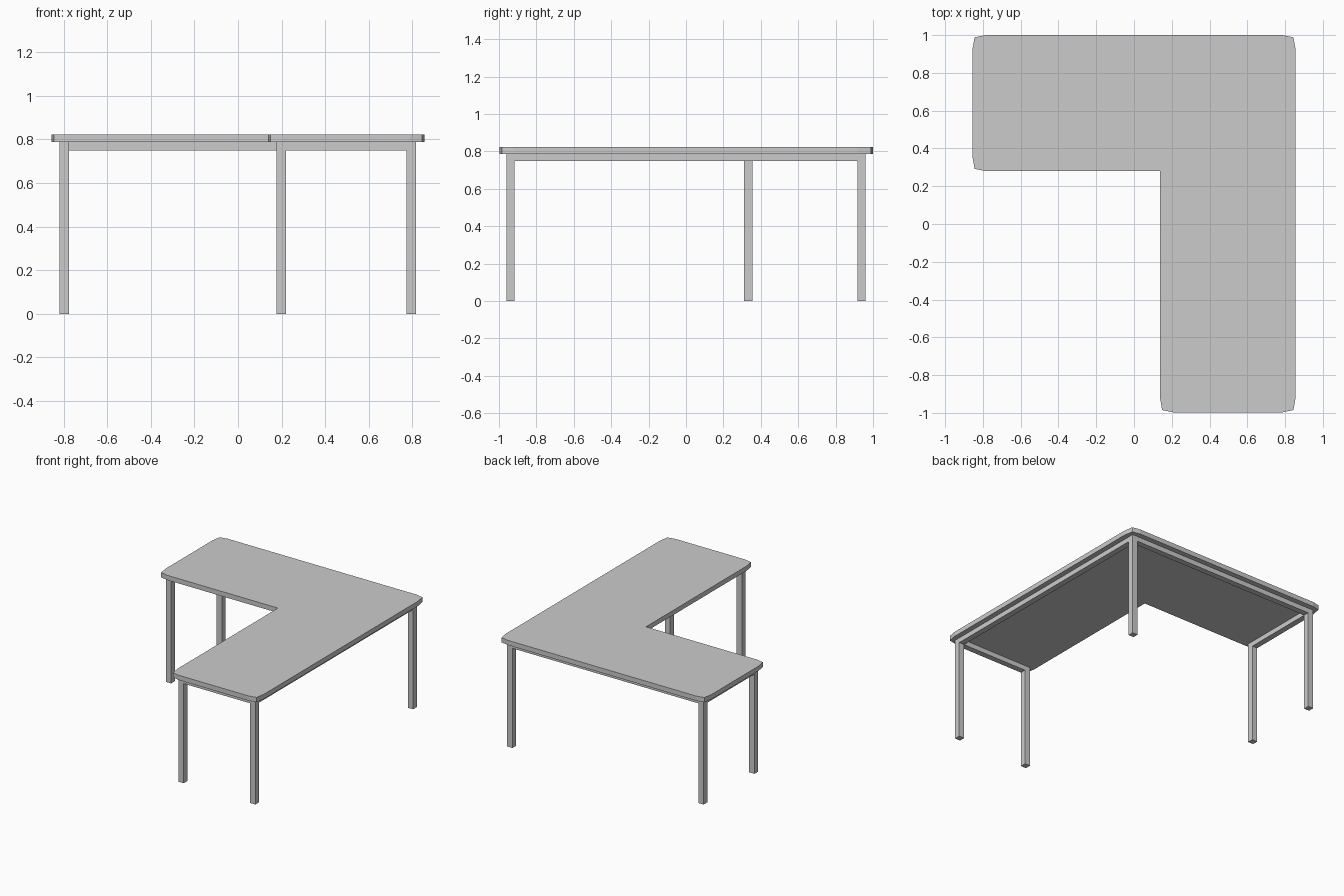
import bpy, bmesh

if "Cube" in bpy.data.objects:
    bpy.data.objects.remove(bpy.data.objects["Cube"])

TOP_Z, UNDER_Z, RAIL_Z = 0.823, 0.787, 0.75


def make_object(name, bm):
    bmesh.ops.recalc_face_normals(bm, faces=bm.faces)
    mesh = bpy.data.meshes.new(name)
    bm.to_mesh(mesh)
    bm.free()
    obj = bpy.data.objects.new(name, mesh)
    bpy.context.collection.objects.link(obj)
    return obj


def box(name, x0, x1, y0, y1, z0, z1):
    bm = bmesh.new()
    bmesh.ops.create_cube(bm, size=1)
    for v in bm.verts:
        v.co = (x1 if v.co.x > 0 else x0,
                y1 if v.co.y > 0 else y0,
                z1 if v.co.z > 0 else z0)
    return make_object(name, bm)


def soft_corner(x, y, sx, sy, x_first):
    # three points easing an outer corner; sx, sy point inward
    pts = [(x + sx * 0.07, y), (x + sx * 0.012, y + sy * 0.012), (x, y + sy * 0.08)]
    return pts if x_first else pts[::-1]


# L-shaped desktop with eased outer corners and a sharp inner corner
outline = (soft_corner(-0.856, 0.28, 1, 1, True)[::-1]
           + [(0.137, 0.28)]
           + soft_corner(0.137, -0.997, 1, 1, False)
           + soft_corner(0.856, -0.997, -1, 1, True)
           + soft_corner(0.856, 1.0, -1, -1, False)
           + soft_corner(-0.856, 1.0, 1, -1, True))
if outline[0][1] > outline[2][1]:
    outline[:3] = soft_corner(-0.856, 0.28, 1, 1, False)
bm = bmesh.new()
face = bm.faces.new([bm.verts.new((x, y, UNDER_Z)) for x, y in outline])
ext = bmesh.ops.extrude_face_region(bm, geom=[face], use_keep_orig=True)
bmesh.ops.translate(bm, vec=(0, 0, TOP_Z - UNDER_Z),
                    verts=[v for v in ext["geom"] if isinstance(v, bmesh.types.BMVert)])
make_object("desktop", bm)

# Square legs
H = 0.022
L, R, M = -0.797, 0.795, 0.198
B, F, N = 0.938, -0.938, 0.333
legs = {"back_left_leg": (L, B), "middle_left_leg": (L, N), "back_right_leg": (R, B),
        "front_right_leg": (R, F), "front_inner_leg": (M, F)}
for name, (x, y) in legs.items():
    box(name, x - H, x + H, y - H, y + H, 0, UNDER_Z)

# Rails running between the legs around the outer sides
box("back_rail", L + H, R - H, B - H, B + H, RAIL_Z, UNDER_Z)
box("front_rail", M + H, R - H, F - H, F + H, RAIL_Z, UNDER_Z)
box("right_rail", R - H, R + H, F + H, B - H, RAIL_Z, UNDER_Z)
box("left_rail", L - H, L + H, N + H, B - H, RAIL_Z, UNDER_Z)
